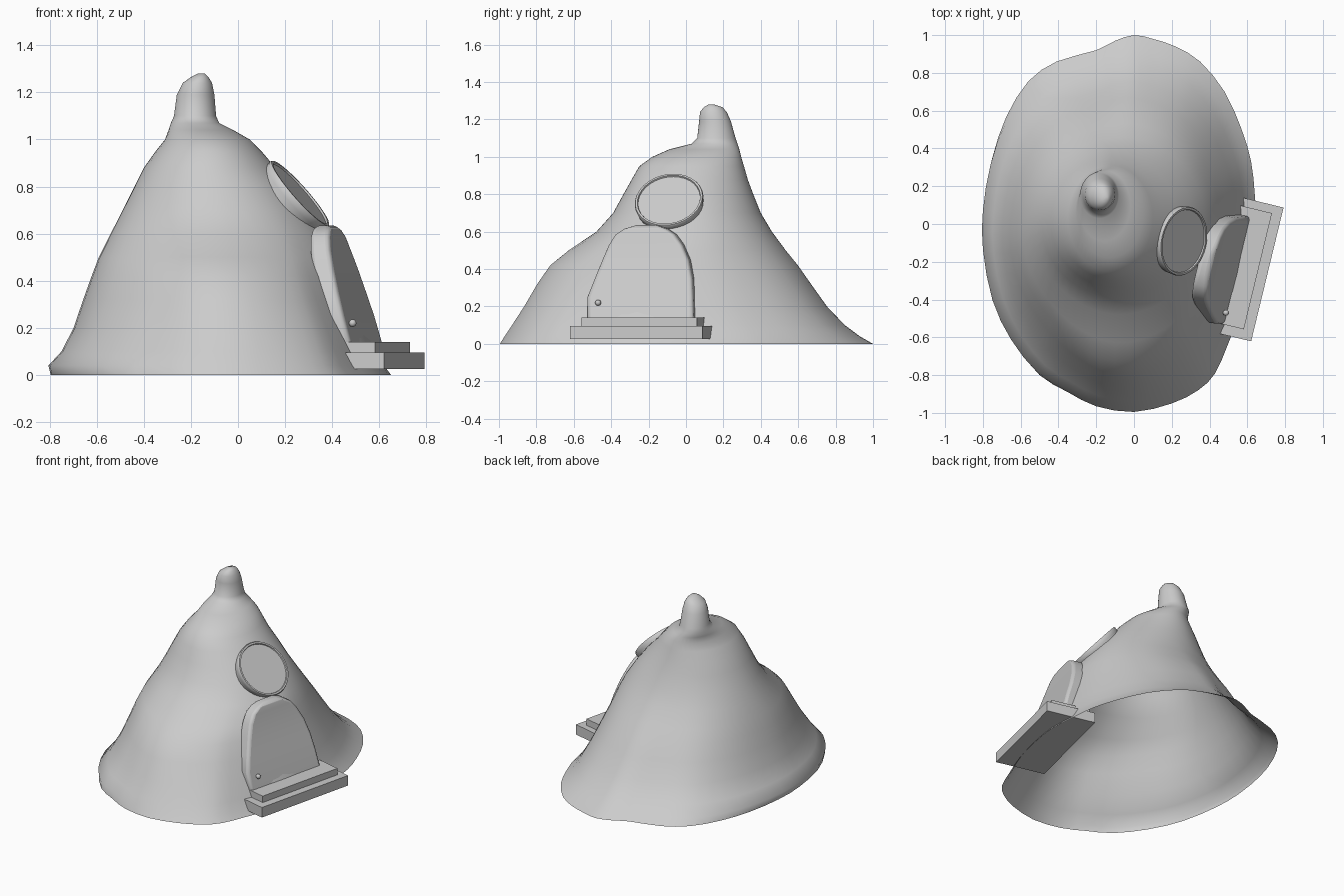
import bpy, bmesh, math
from mathutils import Vector

if "Cube" in bpy.data.objects:
    bpy.data.objects.remove(bpy.data.objects["Cube"])


def loft(name, rings, cap_start=False, cap_end=False, smooth=None, bevel=0):
    """Skin a list of equally long closed rings."""
    bm = bmesh.new()
    vs = [[bm.verts.new(p) for p in r] for r in rings]
    for a, b in zip(vs, vs[1:]):
        n = len(a)
        for i in range(n):
            j = (i + 1) % n
            bm.faces.new((a[i], a[j], b[j], b[i]))
    if cap_start:
        bm.faces.new(vs[0][::-1])
    if cap_end:
        bm.faces.new(vs[-1])
    bmesh.ops.recalc_face_normals(bm, faces=bm.faces)
    me = bpy.data.meshes.new(name)
    bm.to_mesh(me)
    bm.free()
    ob = bpy.data.objects.new(name, me)
    bpy.context.collection.objects.link(ob)
    if bevel:
        m = ob.modifiers.new("bevel", 'BEVEL')
        m.width, m.segments, m.limit_method = bevel, 3, 'ANGLE'
        m.angle_limit = math.radians(40)
    if smooth:
        bpy.ops.object.select_all(action='DESELECT')
        bpy.context.view_layer.objects.active = ob
        ob.select_set(True)
        bpy.ops.object.shade_smooth_by_angle(angle=math.radians(smooth))
    return ob


# Tent-like body: uneven base outline, sections given as z, x min/max, y min/max
outline = [(0, 1), (.1, .98), (.22, .94), (.35, .86), (.48, .7), (.57, .5), (.62, .33),
           (.64, .15), (.65, -.05), (.62, -.25), (.57, -.45), (.5, -.63), (.43, -.79),
           (.34, -.88), (.2, -.95), (0, -.995), (-.2, -.965), (-.35, -.89), (-.5, -.8),
           (-.64, -.62), (-.74, -.4), (-.79, -.12), (-.79, .1), (-.75, .35), (-.675, .57),
           (-.56, .755), (-.41, .86), (-.2, .92), (-.1, .97)]
# Smooth the outline with in-between points
fine = []
for i, b in enumerate(outline):
    a, c, d = outline[i - 1], outline[(i + 1) % 29], outline[(i + 2) % 29]
    fine += [b, tuple((9 * (b[k] + c[k]) - a[k] - d[k]) / 16 for k in (0, 1))]
sections = [(0, -.79, .65, -1, 1), (.04, -.8, .62, -.975, .93), (.1, -.745, .59, -.935, .85),
            (.2, -.695, .55, -.87, .755), (.32, -.655, .505, -.8, .67), (.42, -.62, .465, -.73, .6),
            (.5, -.59, .435, -.63, .535), (.6, -.54, .382, -.48, .46), (.7, -.49, .315, -.39, .4),
            (.8, -.44, .235, -.335, .36), (.88, -.4, .16, -.29, .33), (.95, -.35, .1, -.25, .31),
            (1.0, -.31, .05, -.18, .295), (1.04, -.295, -.02, -.09, .285),
            (1.07, -.285, -.08, .03, .275), (1.1, -.272, -.093, .06, .265),
            (1.19, -.26, -.1, .07, .24), (1.24, -.235, -.11, .075, .218),
            (1.265, -.2, -.125, .095, .195), (1.28, -.17, -.14, .12, .15)]
rings = []
for z, x0, x1, y0, y1 in sections:
    t = min(z / .7, 1)
    pinch = max(0, 1 - abs(z - .38) / .35)    # narrower front flanks mid-height
    ring = []
    for x, y in fine:
        p = Vector(((x + .07) / .72, y))
        p = p.lerp(p.normalized(), t)
        if y < 0:
            k = pinch * (.07 if p.x < 0 else .05)
            p *= 1 - k * (2 * p.x * p.y / p.length_squared) ** 2
        ring.append(((x0 + x1) / 2 + p.x * (x1 - x0) / 2,
                     (y0 + y1) / 2 + p.y * (y1 - y0) / 2, z))
    rings.append(ring)
loft("tent_body", rings, cap_end=True, smooth=60)

# Round window with thin raised rim
normal = Vector((.735, -.16, .65)).normalized()
side = normal.cross(Vector((0, 0, 1))).normalized()
up = side.cross(normal)
center = Vector((.265, -.092, .772))
rings = []
for r, h in [(.165, -.13), (.183, -.03), (.186, -.008), (.182, 0), (.171, 0), (.168, -.008)]:
    rings.append([center + normal * h + side * r * math.cos(a) + up * r * math.sin(a)
                  for a in (i * math.tau / 32 for i in range(32))])
loft("round_window", rings, cap_end=True, smooth=35)

# Leaning door slab with rounded top: z, y left, y right, face x at centre, thickness
rows = [(.12, -.53, .04, .553, .12), (.25, -.53, .035, .517, .11), (.35, -.49, .03, .484, .1),
        (.45, -.45, .01, .454, .09), (.53, -.415, -.025, .432, .085), (.585, -.38, -.065, .42, .08),
        (.615, -.335, -.11, .412, .075), (.635, -.27, -.17, .4, .06)]
rings = []
for z, yl, yr, x, d in rows:
    f = lambda y: x + .242 * (y + .24)
    rings.append([(f(yl), yl, z), (f(yr), yr, z),
                  (f(yr) - d, yr + .02, z), (f(yl) - d, yl + .02, z)])
loft("door", rings, True, True, smooth=40, bevel=.018)

# Door knob
bpy.ops.mesh.primitive_uv_sphere_add(segments=16, ring_count=8, radius=.016,
                                     location=(.487, -.47, .22))
bpy.context.object.name = "door_knob"
bpy.ops.object.shade_smooth()

# Two doorsteps, turned with the door and running back into the body
out = Vector((.97, -.235, 0))
along = Vector((.235, .97, 0))


def step(name, front, half, depth, z0, z1):
    rings = []
    for z in (z0, z1):
        c = Vector((front[0], front[1], z))
        rings.append([c - along * half, c + along * half,
                      c + along * half - out * depth, c - along * half - out * depth])
    loft(name, rings, True, True)


step("lower_step", (.706, -.267), .365, .34, .025, .095)
step("upper_step", (.656, -.25), .317, .27, .095, .14)
